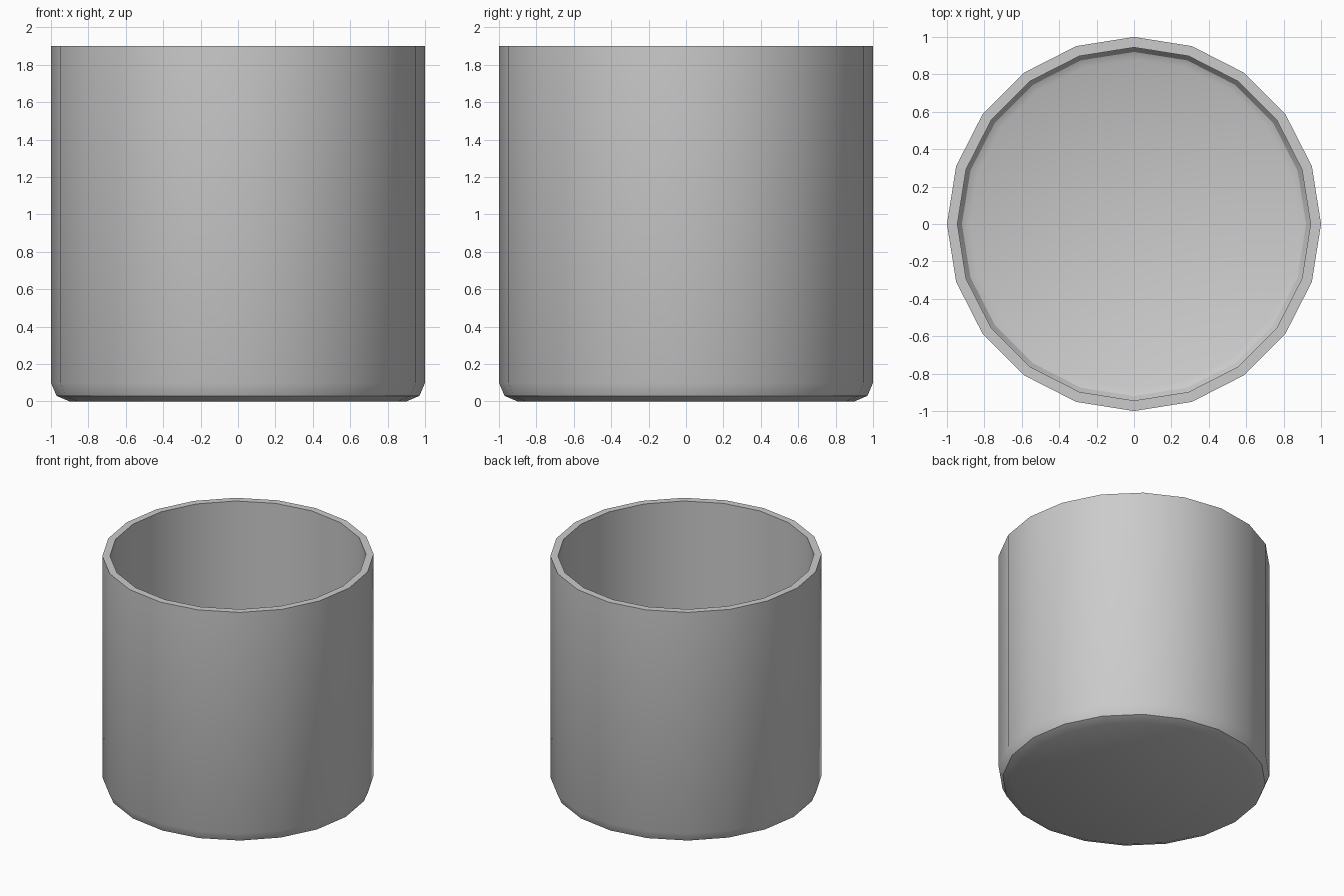
import bpy, bmesh, math

if "Cube" in bpy.data.objects:
    bpy.data.objects.remove(bpy.data.objects["Cube"])

SIDES = 20
# (radius, height): underside, outer wall, rim, inner wall, floor
PROFILE = [(0.90, 0.0), (0.97, 0.03), (1.0, 0.10), (1.0, 1.9),
           (0.944, 1.9), (0.944, 0.11), (0.92, 0.075), (0.88, 0.056)]

bm = bmesh.new()
rings = []
for r, z in PROFILE:
    rings.append([bm.verts.new((r * math.cos(i * math.tau / SIDES),
                                r * math.sin(i * math.tau / SIDES), z))
                  for i in range(SIDES)])

# Walls between neighbouring rings
for a, b in zip(rings, rings[1:]):
    for i in range(SIDES):
        j = (i + 1) % SIDES
        bm.faces.new((a[i], a[j], b[j], b[i]))

# Underside and inner floor
bm.faces.new(rings[0][::-1])
bm.faces.new(rings[-1])
bmesh.ops.recalc_face_normals(bm, faces=bm.faces)

mesh = bpy.data.meshes.new("cup")
bm.to_mesh(mesh)
bm.free()
cup = bpy.data.objects.new("cup", mesh)
bpy.context.collection.objects.link(cup)

# Smooth walls, crisp rim
bpy.context.view_layer.objects.active = cup
cup.select_set(True)
bpy.ops.object.shade_smooth_by_angle(angle=math.radians(30))
